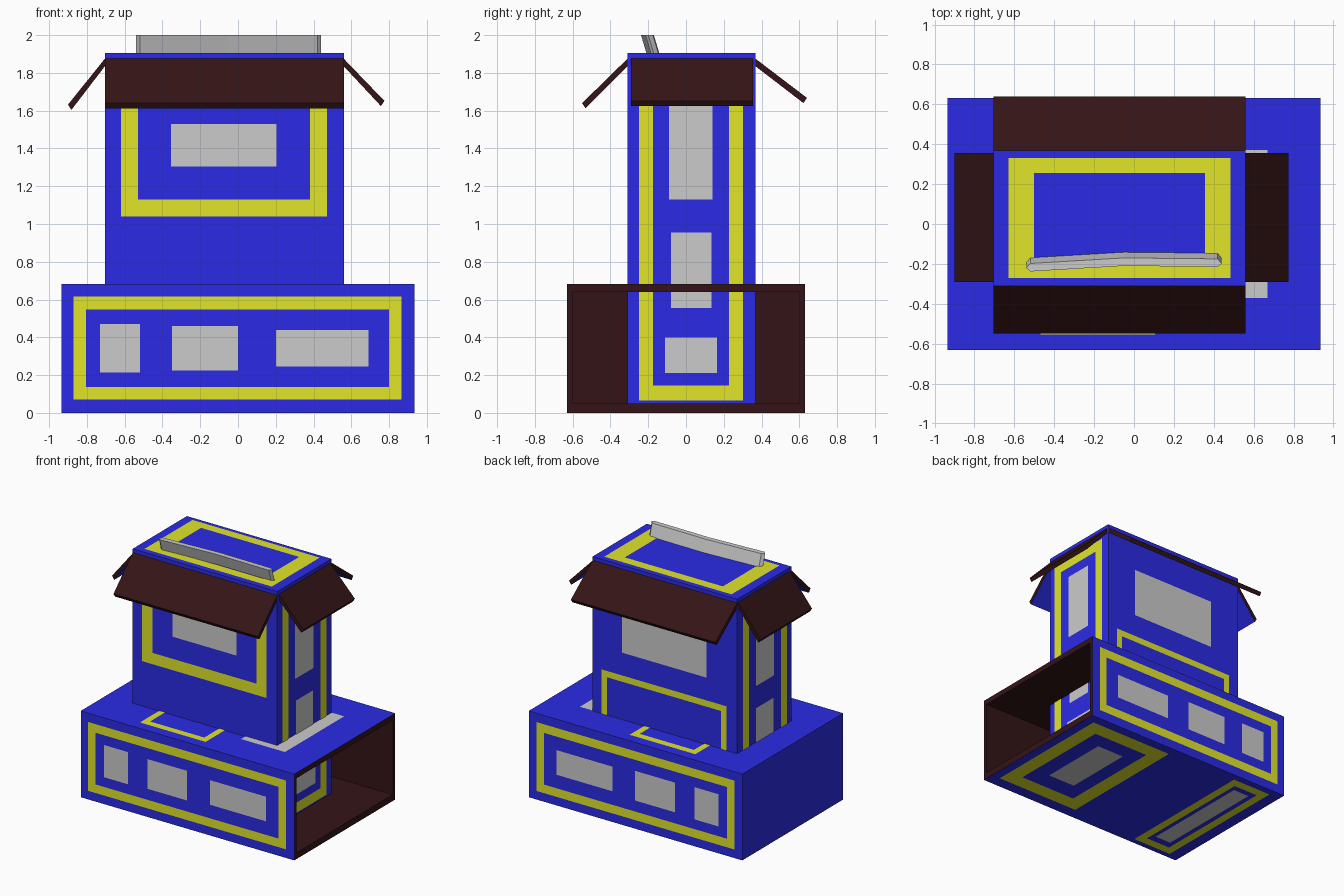
import bpy

if "Cube" in bpy.data.objects:
    bpy.data.objects.remove(bpy.data.objects["Cube"])

EPS = 0.004


def colour(name, rgb):
    m = bpy.data.materials.new(name)
    m.diffuse_color = (*rgb, 1)
    m.use_nodes = True
    m.node_tree.nodes["Principled BSDF"].inputs["Base Color"].default_value = m.diffuse_color
    return m


BLUE = colour("blue", (0.024, 0.024, 0.79))
YELLOW = colour("yellow", (0.75, 0.79, 0.022))
BROWN = colour("dark_brown", (0.034, 0.007, 0.008))


def put(axis, w, u, v):
    """Point at height w along an axis, with u and v on the other two axes."""
    return {"x": (w, u, v), "y": (u, w, v), "z": (u, v, w)}[axis]


def make(name, verts, faces, mats=(), slots=None):
    me = bpy.data.meshes.new(name)
    me.from_pydata(verts, [], faces)
    for m in mats:
        me.materials.append(m)
    for i, s in (slots or {}).items():
        me.polygons[i].material_index = s
    ob = bpy.data.objects.new(name, me)
    bpy.context.collection.objects.link(ob)
    return ob


def box(name, x, y, z, mat):
    v = [(a, b, c) for c in z for b in y for a in x]
    f = [(0, 2, 3, 1), (4, 5, 7, 6), (0, 1, 5, 4), (2, 6, 7, 3), (0, 4, 6, 2), (1, 3, 7, 5)]
    return make(name, v, f, [mat])


def surface(name, axis, w, out, verts, faces, mats):
    """Flat shape on a wall, facing outwards along +axis or -axis."""
    if (out > 0) == (axis == "y"):
        faces = [f[::-1] for f in faces]
    return make(name, [put(axis, w + EPS * out, u, v) for u, v in verts], faces, mats)


def rect(u, v):
    return [(u[0], v[0]), (u[1], v[0]), (u[1], v[1]), (u[0], v[1])]


def panel(name, axis, w, out, u, v):
    surface(name, axis, w, out, rect(u, v), [(0, 1, 2, 3)], [])


def frame(name, axis, w, out, u, v, tu, tv):
    pts = rect(u, v) + rect((u[0] + tu, u[1] - tu), (v[0] + tv, v[1] - tv))
    faces = [(i, (i + 1) % 4, (i + 1) % 4 + 4, i + 4) for i in range(4)]
    surface(name, axis, w, out, pts, faces, [YELLOW])


# Lower box: blue outside, brown inside, open on the right
X, Y, H = 0.935, 0.631, 0.683
outer = [put("x", x, y, z) for x in (-X, X) for y, z in rect((-Y, Y), (0, H))]
inner = [put("x", x, y, z) for x in (-X + 0.03, X) for y, z in rect((-Y + 0.03, Y - 0.03), (0.05, 0.64))]
faces = [(0, 3, 2, 1), (8, 9, 10, 11)]
for i in range(4):
    j = (i + 1) % 4
    faces += [(i, j, j + 4, i + 4), (i + 8, i + 12, j + 12, j + 8), (i + 4, j + 4, j + 12, i + 12)]
slots = {1: 1}
for i in range(4):
    slots[3 + 3 * i] = slots[4 + 3 * i] = 1
make("lower_box", outer + inner, faces, [BLUE, BROWN], slots)

# Tower standing inside the lower box
TX, TY = (-0.705, 0.56), (-0.31, 0.368)
box("tower", TX, TY, (0.05, 1.905), BLUE)

# Lower box front and back windows
for side, s in (("front", -1), ("back", 1)):
    frame(f"box_{side}_frame", "y", s * Y, s, (-0.87, 0.865), (0.07, 0.615), 0.065, 0.068)
    for i, (u, v) in enumerate([((-0.73, -0.52), (0.215, 0.47)),
                                ((-0.35, 0.0), (0.225, 0.46)),
                                ((0.20, 0.69), (0.245, 0.44))]):
        panel(f"box_{side}_window_{i}", "y", s * Y, s, u, v)

# Lower box top and underside markings
frame("box_top_frame", "z", H, 1, (-0.47, 0.105), (-0.555, 0.555), 0.05, 0.055)
panel("box_top_panel", "z", H, 1, (0.285, 0.67), (-0.37, 0.37))
frame("base_wide_frame", "z", 0, -1, (0.13, 0.865), (-0.53, 0.56), 0.12, 0.12)
panel("base_wide_panel", "z", 0, -1, (0.37, 0.61), (-0.26, 0.31))
frame("base_narrow_frame", "z", 0, -1, (-0.835, -0.49), (-0.58, 0.58), 0.065, 0.07)
panel("base_narrow_panel", "z", 0, -1, (-0.73, -0.59), (-0.45, 0.46))

# Tower sides
for side, w, s in (("left", TX[0], -1), ("right", TX[1], 1)):
    frame(f"tower_{side}_frame", "x", w, s, (-0.25, 0.302), (0.065, 1.81), 0.075, 0.08)
    for i, (u, v) in enumerate([((-0.09, 0.14), (1.13, 1.65)),
                                ((-0.08, 0.135), (0.555, 0.955)),
                                ((-0.11, 0.165), (0.21, 0.40))]):
        panel(f"tower_{side}_window_{i}", "x", w, s, u, v)

# Tower front, back and top
frame("tower_front_frame", "y", TY[0], -1, (-0.62, 0.47), (1.04, 1.80), 0.09, 0.09)
panel("tower_front_window", "y", TY[0], -1, (-0.355, 0.205), (1.305, 1.53))
frame("tower_back_frame", "y", TY[1], 1, (-0.615, 0.48), (0.13, 1.035), 0.05, 0.05)
panel("tower_back_window", "y", TY[1], 1, (-0.44, 0.30), (1.215, 1.605))
frame("tower_top_frame", "z", 1.905, 1, (-0.63, 0.485), (-0.27, 0.33), 0.128, 0.075)


# Awnings: sloping slabs, brown on the outside, blue underneath
def awning(name, axis, wall, tip, low, span):
    d = 1 if tip > wall else -1
    prof = [(wall, 1.875), (tip, low), (tip - 0.018 * d, low - 0.028), (wall, 1.835)]
    other = "y" if axis == "x" else "x"
    v = [put(other, s, u, z) for s in span for u, z in prof]
    f = [(0, 1, 2, 3), (7, 6, 5, 4)]
    f += [(i, i + 4, (i + 1) % 4 + 4, (i + 1) % 4) for i in range(4)]
    if (axis == "x") == (d < 0):
        f = [q[::-1] for q in f]
    make(name, v, f, [BROWN, BLUE], {4: 1})


awning("front_awning", "y", TY[0], -0.55, 1.64, TX)
awning("back_awning", "y", TY[1], 0.64, 1.668, TX)
awning("left_awning", "x", TX[0], -0.9, 1.632, (-0.29, 0.355))
awning("right_awning", "x", TX[1], 0.775, 1.652, (-0.29, 0.355))

# Bowed, leaning strip on the roof
back = [(-0.52, -0.168), (-0.05, -0.14), (0.42, -0.145)]
outline = [(-0.54, -0.19)] + [(x, y - 0.04) for x, y in back] + [(0.44, -0.17)] + back[::-1]
n = len(outline)
strip = [(x, y - t * 0.03, 1.9 + t * 0.1) for t in (0, 1) for x, y in outline]
sides = [(i, (i + 1) % n, (i + 1) % n + n, i + n) for i in range(n)]
make("roof_strip", strip, [tuple(range(n))[::-1], tuple(range(n, 2 * n))] + sides)
